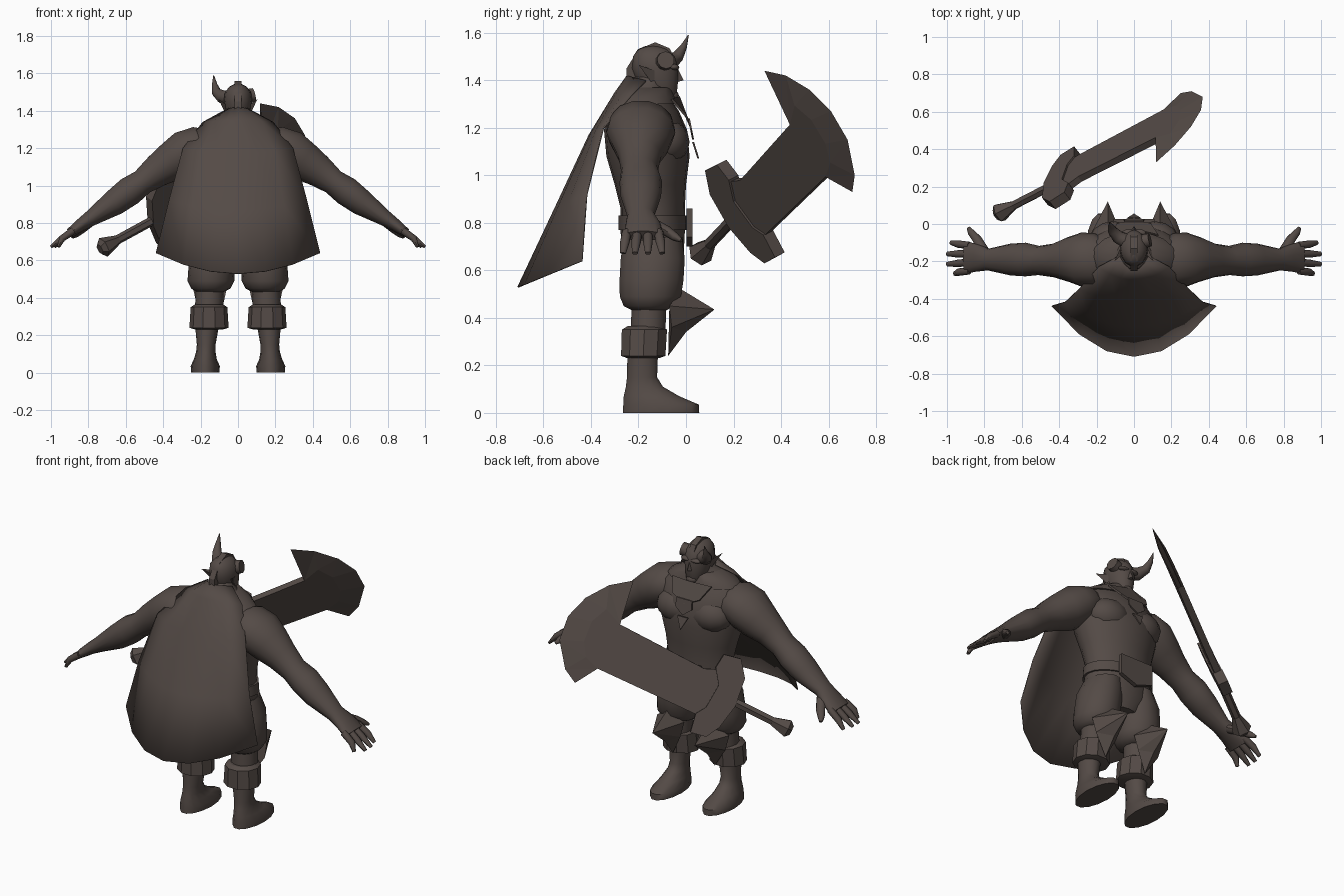
import bpy, bmesh, math
from mathutils import Vector

default = bpy.data.objects.get("Cube")
if default:
    bpy.data.objects.remove(default, do_unlink=True)

# One flat umber colour for the whole figure
umber = bpy.data.materials.new("dark_umber")
umber.use_nodes = True
colour = (.088, .069, .061, 1)
umber.diffuse_color = colour
umber.node_tree.nodes["Principled BSDF"].inputs["Base Color"].default_value = colour
umber.node_tree.nodes["Principled BSDF"].inputs["Roughness"].default_value = .9

X, Y, Z = Vector((1, 0, 0)), Vector((0, 1, 0)), Vector((0, 0, 1))


def finish(name, bm, mirror=False, smooth=50):
    bmesh.ops.recalc_face_normals(bm, faces=bm.faces)
    mesh = bpy.data.meshes.new(name)
    bm.to_mesh(mesh)
    bm.free()
    mesh.materials.append(umber)
    if smooth:
        for poly in mesh.polygons:
            poly.use_smooth = True
        mesh.set_sharp_from_angle(angle=math.radians(smooth))
    obj = bpy.data.objects.new(name, mesh)
    bpy.context.collection.objects.link(obj)
    if mirror:
        obj.modifiers.new("mirror", "MIRROR").use_mirror_merge = False
    return obj


def tube(name, rings, side=X, flat=False, n=14, mirror=False, smooth=50):
    """Loft ellipses (x, y, z, side radius, other radius) along a path."""
    bm = bmesh.new()
    centres = [Vector(r[:3]) for r in rings]
    loops = []
    for i, ring in enumerate(rings):
        ahead = centres[min(i + 1, len(rings) - 1)] - centres[max(i - 1, 0)]
        along = Z if flat else ahead.normalized()
        a = (side - along * side.dot(along)).normalized()
        b = along.cross(a)
        turns = [2 * math.pi * k / n for k in range(n)]
        loops.append([bm.verts.new(centres[i] + a * ring[3] * math.cos(t)
                                   + b * ring[4] * math.sin(t)) for t in turns])
    for low, high in zip(loops, loops[1:]):
        for k in range(n):
            j = (k + 1) % n
            bm.faces.new((low[k], low[j], high[j], high[k]))
    bm.faces.new(loops[0])
    bm.faces.new(loops[-1])
    return finish(name, bm, mirror, smooth)


def plate(name, outline, offset, mirror=False):
    """Extrude a closed 3D outline both ways along offset."""
    bm = bmesh.new()
    offset = Vector(offset)
    front = [bm.verts.new(Vector(p) + offset) for p in outline]
    back = [bm.verts.new(Vector(p) - offset) for p in outline]
    bm.faces.new(front)
    bm.faces.new(back)
    for k in range(len(front)):
        j = k - 1
        bm.faces.new((front[j], front[k], back[k], back[j]))
    return finish(name, bm, mirror, 0)


def shell(name, points, faces, mirror=False):
    bm = bmesh.new()
    verts = [bm.verts.new(p) for p in points]
    for face in faces:
        bm.faces.new([verts[i] for i in face])
    return finish(name, bm, mirror, 0)


def ball(name, centre, size, mirror=False):
    bm = bmesh.new()
    bmesh.ops.create_uvsphere(bm, u_segments=14, v_segments=8, radius=1)
    bmesh.ops.scale(bm, vec=size, verts=bm.verts)
    bmesh.ops.translate(bm, vec=centre, verts=bm.verts)
    return finish(name, bm, mirror)


# Torso, belt and chest muscles
torso = [(-.14, .58, .12, .1), (-.14, .66, .2, .13), (-.14, .76, .21, .135),
         (-.14, .86, .2, .135), (-.15, .96, .22, .15), (-.16, 1.08, .255, .175),
         (-.17, 1.19, .27, .175), (-.18, 1.27, .25, .15), (-.18, 1.33, .17, .11),
         (-.17, 1.38, .08, .08), (-.14, 1.42, .06, .07)]
tube("torso", [(0, *s) for s in torso], flat=True, n=20)
ball("chest_muscle", (.11, -.09, 1.14), (.13, .105, .1), True)
tube("belt", [(0, -.14, .77, .22, .145), (0, -.14, .83, .215, .145)], flat=True, n=20)
plate("belt_plate", [(-.11, .015, .86), (.11, .015, .86), (.11, .015, .74),
                     (0, .015, .7), (-.11, .015, .74)], (0, .012, 0))

# Arms and hands
tube("arm", [(.14, -.19, 1.22, .1, .08), (.21, -.19, 1.21, .14, .11), (.28, -.19, 1.18, .145, .12),
             (.35, -.19, 1.13, .12, .11), (.43, -.195, 1.08, .09, .09),
             (.51, -.195, 1.02, .078, .07), (.58, -.19, .97, .09, .08),
             (.66, -.19, .91, .085, .072), (.78, -.19, .83, .058, .045),
             (.84, -.18, .79, .075, .035), (.9, -.18, .745, .085, .026)], side=Y, mirror=True)
fingers = {"index": (-.115, -.1, .98), "middle": (-.16, -.16, 1), "ring": (-.205, -.215, 1),
           "little": (-.25, -.265, .96)}
for label, (root, tip, reach) in fingers.items():
    tube(label + "_finger", [(.88, root, .76, .02, .02), (.94, (root + tip) / 2, .718, .02, .018),
                             (reach, tip, .672, .012, .008)], side=Y, n=8, mirror=True)
tube("thumb", [(.8, -.15, .8, .03, .025), (.84, -.08, .765, .026, .022),
               (.87, -.045, .74, .02, .018), (.885, -.02, .725, .01, .008)], side=X, n=8, mirror=True)

# Trousers, shins and boots
tube("trouser_leg", [(.11, -.14, .74, .1, .125), (.13, -.14, .65, .125, .138),
                     (.14, -.145, .56, .125, .138), (.145, -.15, .49, .125, .132),
                     (.145, -.155, .45, .105, .11), (.15, -.155, .43, .07, .07)],
     flat=True, mirror=True)
tube("shin", [(.15, -.155, .46, .075, .075), (.155, -.16, .34, .075, .075)], flat=True, mirror=True)
tube("boot_cuff", [(.155, -.18, .23, .07, .07), (.155, -.18, .24, .105, .098), (.155, -.175, .35, .098, .1),
                   (.155, -.175, .365, .075, .075)], flat=True, n=10, mirror=True, smooth=30)
tube("boot", [(.175, -.105, 0, .075, .165), (.175, -.105, .035, .078, .163),
              (.175, -.145, .07, .062, .12), (.172, -.175, .11, .052, .08),
              (.17, -.185, .15, .05, .065), (.165, -.182, .26, .065, .066)], flat=True, mirror=True)

# Spiked knee guards: top, wings, spike, bottom tip, side notches
shell("knee_guard", [(.14, -.02, .52), (.24, -.07, .45), (.06, -.07, .45), (.14, .12, .435),
                     (.14, -.075, .24), (.22, -.06, .36), (.08, -.06, .36), (.14, .0, .34)],
      [(0, 1, 3), (0, 3, 2), (1, 5, 3), (2, 3, 6), (5, 7, 3), (6, 3, 7), (5, 4, 7), (6, 7, 4),
       (0, 2, 6, 4, 5, 1)], True)

# Head with face, ears, crest and horns
head = [(-.085, 1.305, .03, .035), (-.1, 1.335, .055, .062), (-.12, 1.39, .068, .088),
        (-.13, 1.45, .076, .1), (-.135, 1.5, .07, .09), (-.14, 1.53, .045, .065), (-.14, 1.545, .015, .03)]
tube("head", [(0, *s) for s in head], flat=True)
shell("nose", [(0, -.035, 1.45), (.022, -.045, 1.39), (-.022, -.045, 1.39), (0, -.01, 1.4)],
      [(0, 1, 3), (0, 3, 2), (1, 2, 3), (0, 2, 1)])
ball("brow", (.03, -.05, 1.455), (.035, .022, .013), True)
ball("jaw", (0, -.06, 1.335), (.035, .03, .025))
shell("ear", [(.06, -.1, 1.43), (.06, -.13, 1.37), (.105, -.2, 1.465), (.06, -.16, 1.43)],
      [(0, 1, 2), (1, 3, 2), (0, 2, 3), (0, 3, 1)], True)
plate("hair_crest", [(0, -.05, 1.5), (0, -.07, 1.535), (0, -.13, 1.56), (0, -.2, 1.53),
                     (0, -.25, 1.45), (0, -.25, 1.38), (0, -.15, 1.42)], (.018, 0, 0))
tube("horn", [(-.045, -.09, 1.47, .04, .04), (-.085, -.07, 1.475, .036, .036),
              (-.115, -.035, 1.5, .026, .026), (-.125, -.01, 1.54, .015, .015),
              (-.13, .01, 1.59, .002, .002)], side=Z, n=10)
tube("broken_horn", [(.04, -.095, 1.475, .04, .04), (.085, -.085, 1.485, .037, .037)], side=Z, n=10)

# Collar and hanging ornaments
tube("collar", [(0, -.175, 1.3, .225, .135), (0, -.17, 1.33, .19, .125), (0, -.16, 1.37, .1, .1)],
     flat=True, n=16)
plate("collar_front", [(-.13, -.06, 1.32), (0, -.03, 1.33), (.13, -.06, 1.32), (.09, .0, 1.25),
                       (.0, .018, 1.21), (-.09, .0, 1.25)], (0, .004, .003))
plate("pendant", [(-.05, .012, 1.24), (.05, .012, 1.24), (.055, .022, 1.19), (0, .03, 1.15),
                  (-.055, .022, 1.19)], (0, .004, 0))
plate("lower_pendant", [(-.035, .03, 1.14), (.035, .03, 1.14), (0, .052, 1.07)], (0, .004, 0))

# Cape: each row is centre height, edge height, half width, centre depth, edge depth
cape_rows = [(1.42, 1.4, .08, -.25, -.17), (1.35, 1.34, .19, -.3, -.23), (1.17, 1.2, .295, -.41, -.35),
             (.87, .92, .37, -.55, -.42), (.53, .64, .44, -.71, -.44)]
steps = [k / 3 for k in range(-3, 4)]
bm = bmesh.new()
grid = [[bm.verts.new((w * u, yc + (ye - yc) * u * u, zc + (ze - zc) * u * u)) for u in steps]
        for zc, ze, w, yc, ye in cape_rows]
for top, low in zip(grid, grid[1:]):
    for k in range(len(steps) - 1):
        bm.faces.new((top[k], top[k + 1], low[k + 1], low[k]))
cape = finish("cape", bm)
cape.modifiers.new("cloth_thickness", "SOLIDIFY").thickness = .006


# Great axe, drawn in its own slanted plane
def on_plane(y, z):
    return Vector((-1.23 + 1.25 * y + .65 * z, y, z))


normal = Vector((-1, 1.25, .65)).normalized()
ridge = [(.45, 1.22), (.47, 1.3), (.54, 1.24), (.6, 1.14), (.62, 1.06), (.6, 1)]
edge = [(.33, 1.44), (.42, 1.42), (.52, 1.36), (.61, 1.27), (.68, 1.15), (.71, 1.0), (.7, .93)]
body = [(.6, 1), (.34, .75), (.2, .8), (.12, .93), (.2, .98), (.24, .985)] + ridge[:-1]
plate("axe_blade", [on_plane(*p) for p in body], normal * .018)

bm = bmesh.new()
sharp = [bm.verts.new(on_plane(*p)) for p in edge]
for sign in (1, -1):
    inner = [bm.verts.new(on_plane(*p) + normal * .018 * sign) for p in ridge]
    for k in range(len(ridge)):
        bm.faces.new((sharp[k], sharp[k + 1], inner[k]))
        if k:
            bm.faces.new((sharp[k], inner[k], inner[k - 1]))
finish("axe_edge", bm, smooth=0)

guard = [(.1, 1.03), (.15, 1.055), (.2, .99), (.22, .9), (.3, .79), (.345, .76), (.395, .665),
         (.35, .64), (.29, .685), (.2, .79), (.12, .93)]
plate("axe_guard", [on_plane(*p) for p in guard], normal * .028)


def rod(name, stations, n):
    rings = [(*on_plane(y, z), r, r) for y, z, r in stations]
    tube(name, rings, side=normal, n=n, smooth=0)


rod("axe_handle", [(.07, .68, .025), (.24, .86, .025)], 6)
rod("axe_pommel", [(.05, .66, .03), (.06, .67, .055), (.1, .71, .026)], 6)
